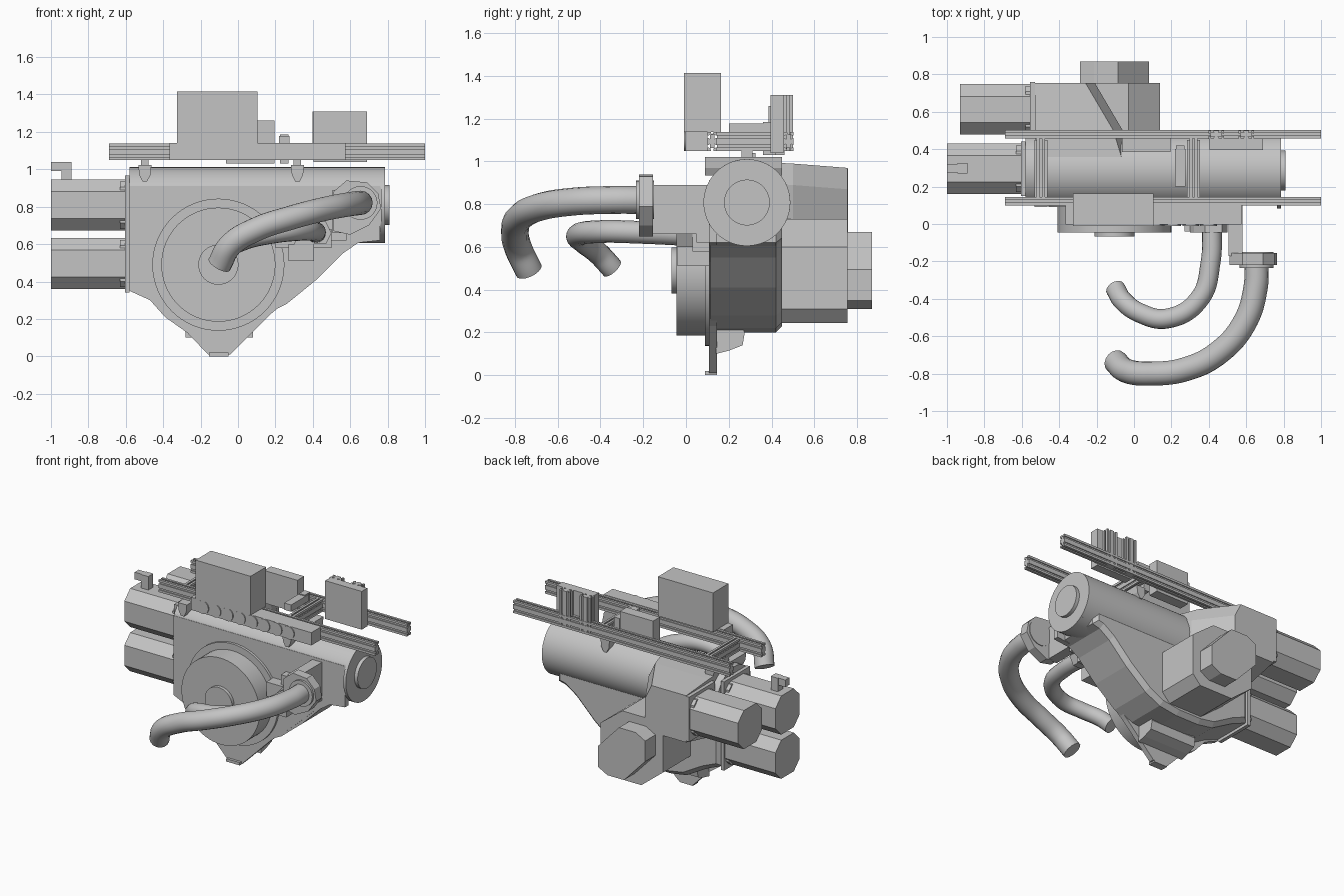
import bpy, bmesh, math
from mathutils import Vector, Matrix

cube = bpy.data.objects.get("Cube")
if cube:
    bpy.data.objects.remove(cube, do_unlink=True)

grey = bpy.data.materials.new("plain_grey")
grey.use_nodes = True
COLOR = (0.55, 0.55, 0.55, 1)
grey.diffuse_color = COLOR
grey.node_tree.nodes["Principled BSDF"].inputs["Base Color"].default_value = COLOR

# Maps a 2D profile point plus a position along the axis to 3D
PLACE = {
    'X': lambda a, b, t: (t, a, b),
    'Y': lambda a, b, t: (a, t, b),
    'Z': lambda a, b, t: (a, b, t),
}


def finish(name, bm, smooth=False):
    bmesh.ops.recalc_face_normals(bm, faces=bm.faces)
    mesh = bpy.data.meshes.new(name)
    bm.to_mesh(mesh)
    bm.free()
    mesh.materials.append(grey)
    obj = bpy.data.objects.new(name, mesh)
    bpy.context.collection.objects.link(obj)
    if smooth:
        bpy.ops.object.select_all(action='DESELECT')
        obj.select_set(True)
        bpy.context.view_layer.objects.active = obj
        bpy.ops.object.shade_smooth_by_angle(angle=math.radians(30))
    return obj


def prism(name, pts, axis, start, end, bevel=0, smooth=False):
    """Extrude a closed profile along an axis; bevel rounds the far rim."""
    bm = bmesh.new()
    near = [bm.verts.new(PLACE[axis](a, b, start)) for a, b in pts]
    far = [bm.verts.new(PLACE[axis](a, b, end)) for a, b in pts]
    bm.faces.new(near)
    cap = bm.faces.new(far[::-1])
    for i in range(len(pts)):
        j = (i + 1) % len(pts)
        bm.faces.new((near[i], near[j], far[j], far[i]))
    if bevel:
        bmesh.ops.recalc_face_normals(bm, faces=bm.faces)
        bmesh.ops.bevel(bm, geom=list(cap.edges), offset=bevel, segments=1, affect='EDGES')
    return finish(name, bm, smooth)


def box(name, x0, x1, y0, y1, z0, z1):
    return prism(name, [(x0, y0), (x1, y0), (x1, y1), (x0, y1)], 'Z', z0, z1)


def circle(a, b, r, n=64):
    return [(a + r * math.cos(math.tau * i / n), b + r * math.sin(math.tau * i / n)) for i in range(n)]


def disc(name, a, b, r, axis, start, end):
    return prism(name, circle(a, b, r), axis, start, end, smooth=True)


def octagon(a0, a1, b0, b1, c):
    return [(a0 + c, b0), (a1 - c, b0), (a1, b0 + c), (a1, b1 - c),
            (a1 - c, b1), (a0 + c, b1), (a0, b1 - c), (a0, b0 + c)]


def slotted(a0, a1, b0, b1, na, nb):
    """Rectangle profile with a T-slot groove in every cell of each side."""
    corners = [Vector(p) for p in ((a0, b0), (a1, b0), (a1, b1), (a0, b1))]
    pts = []
    for k in range(4):
        p, q = corners[k], corners[(k + 1) % 4]
        cells = (na, nb)[k % 2]
        d = (q - p).normalized()
        inward = Vector((-d.y, d.x))
        pts.append(p)
        for c in range(cells):
            mid = p.lerp(q, (c + 0.5) / cells)
            for along, deep in ((-.006, 0), (-.006, .006), (-.011, .012),
                                (.011, .012), (.006, .006), (.006, 0)):
                pts.append(mid + d * along + inward * deep)
    return [tuple(p) for p in pts]


def hose(name, pts, radius):
    curve = bpy.data.curves.new(name, 'CURVE')
    curve.dimensions = '3D'
    curve.bevel_depth = radius
    curve.bevel_resolution = 6
    curve.resolution_u = 10
    curve.use_fill_caps = True
    spline = curve.splines.new('BEZIER')
    spline.bezier_points.add(len(pts) - 1)
    for bp, p in zip(spline.bezier_points, pts):
        bp.co = p
        bp.handle_left_type = bp.handle_right_type = 'AUTO'
    tmp = bpy.data.objects.new(name, curve)
    bpy.context.collection.objects.link(tmp)
    mesh = bpy.data.meshes.new_from_object(tmp.evaluated_get(bpy.context.evaluated_depsgraph_get()))
    bpy.data.objects.remove(tmp, do_unlink=True)
    bm = bmesh.new()
    bm.from_mesh(mesh)
    bpy.data.meshes.remove(mesh)
    finish(name, bm, True)


# Main barrel, flattened at the front, with end ring and cap
barrel = [(max(y, .11), z) for y, z in circle(.285, .808, .203, 96)]
prism("main_barrel", barrel, 'X', -.58, .77, smooth=True)
disc("barrel_end_ring", .285, .808, .203, 'X', .765, .785)
disc("barrel_end_cap", .285, .808, .107, 'X', .78, .81)

# Gear housing under the barrel
housing = [(-.58, .92), (-.58, .36), (-.46, .31), (-.3, .22), (-.18, .2), (0, .2), (.14, .22),
           (.26, .28), (.42, .41), (.56, .55), (.64, .605), (.7, .62), (.7, .9)]
prism("gear_housing", housing, 'Y', .115, .45, bevel=.03)
front = [(-.58, .91), (-.58, .35), (-.47, .3), (-.39, .21), (-.27, .125), (-.16, .01), (-.04, .01),
         (.18, .23), (.36, .38), (.52, .53), (.62, .605), (.76, .62), (.76, .91)]
prism("front_plate", front, 'Y', .108, .145)
prism("lower_rib", [(.14, .1), (.2, .115), (.265, .14), (.275, .2), (.25, .25), (.14, .25)],
      'X', -.28, .08)
box("bottom_foot", -.155, -.05, .09, .145, 0, .02)

# Large front drum
disc("drum_rim", -.105, .49, .353, 'Y', .09, .12)
disc("drum", -.105, .49, .305, 'Y', -.045, .1)
disc("drum_hub", -.105, .49, .107, 'Y', -.068, -.04)

# Rear gearbox and its motor: a lopsided octagon at two sizes
gear = [(-.25, .73), (-.03, .73), (.14, .6), (.14, .31), (.08, .245), (-.18, .245), (-.35, .38), (-.35, .67)]
prism("rear_gearbox", gear, 'Y', .44, .755)
motor = [(-.215, .67), (-.085, .67), (.08, .495), (.08, .35), (.005, .31), (-.125, .31), (-.29, .485), (-.29, .63)]
prism("rear_motor", motor, 'Y', .75, .87)

# Upper rear transfer case with a slanted side
bm = bmesh.new()
rows = []
for y, right, top, bottom in ((.3, .0, 1.0, .56), (.5, -.06, .99, .58), (.755, -.21, .97, .64)):
    rows.append([bm.verts.new((x, y, z)) for x, z in
                 ((-.53, bottom), (right, bottom), (right, top - .1), (right - .05, top), (-.53, top))])
for r, s in zip(rows, rows[1:]):
    for i in range(5):
        j = (i + 1) % 5
        bm.faces.new((r[i], r[j], s[j], s[i]))
bm.faces.new(rows[0])
bm.faces.new(rows[-1])
finish("transfer_case", bm)

# Side motors with their flanges
for name, y0, z0, x0, x1 in (("upper_motor", .16, .672, -1, -.6), ("lower_motor", .16, .36, -1, -.6),
                             ("rear_side_motor", .478, .672, -.93, -.55)):
    prism(name, octagon(y0, y0 + .27, z0, z0 + .273, .065), 'X', x0, x1)
    prism(name + "_collar", octagon(y0 + .01, y0 + .26, z0 + .01, z0 + .263, .03), 'X', x1 - .03, x1 + .03)
    box(name + "_flange", x1 - .005, x1 + .02, y0 - .01, y0 + .28, z0 - .02, z0 + .295)
box("connector_stem", -.945, -.89, .27, .325, .94, 1.04)
box("connector_plug", -1, -.94, .275, .32, .99, 1.04)

# Slotted rails, cross rails and the saddles they rest on
for name, y in (("front_rail", .1), ("back_rail", .457)):
    prism(name, slotted(y, y + .045, 1.05, 1.137, 1, 2), 'X', -.69, 1)
for side, x in (("left", .318), ("right", -.498)):
    prism(side + "_cross_rail", slotted(x - .022, x + .022, 1.05, 1.137, 1, 2), 'Y', .145, .457)
    prism(side + "_saddle", [(x - .035, 1.022), (x - .03, .97), (x - .012, .935), (x + .012, .935),
                             (x + .03, .97), (x + .035, 1.022)], 'Y', .09, .45)
    box(side + "_saddle_post", x - .02, x + .02, .26, .31, 1, 1.06)

# Light bar with round lenses, and control boxes
box("light_bar", -.365, .575, -.003, .1, 1.05, 1.14)
for i in range(8):
    disc(f"lens_{i + 1}", -.27 + .0955 * i, 1.095, .045, 'Y', -.01, 0)
box("large_control_box", -.325, .105, -.01, .163, 1.138, 1.415)
box("middle_control_box", -.065, .195, .385, .46, 1.03, 1.26)
box("small_control_box", .405, .69, .395, .457, 1.04, 1.31)
for i, x in enumerate((.44, .6)):
    prism(f"upright_rail_{i + 1}", slotted(x - .042, x + .042, .455, .5, 2, 1), 'Z', 1.05, 1.31)
box("sensor_body", .22, .275, .2, .4, 1.13, 1.178)
box("sensor_bracket", .225, .27, .36, .42, 1.03, 1.185)

# Mounts for the hoses
box("small_hose_arm", .27, .405, -.04, .115, .51, .6)
box("small_hose_link", .2, .5, .03, .115, .58, .68)
prism("small_hose_flange", [(.3, .6), (.47, .6), (.5, .66), (.47, .72), (.38, .72), (.32, .65)], 'Y', -.045, .05)
box("large_hose_arm", .505, .58, -.17, .115, .66, .89)
box("large_hose_brace", .3, .58, .05, .115, .62, .75)
prism("large_hose_flange", [(.51, .67), (.6, .65), (.7, .7), (.765, .79), (.75, .87), (.69, .93),
                            (.58, .94), (.51, .88)], 'Y', -.22, -.155)
disc("large_hose_collar", .655, .82, .09, 'Y', -.235, -.15)

# Curved hoses
hose("large_hose", [(.655, -.2, .82), (.65, -.34, .82), (.59, -.53, .812), (.45, -.69, .785),
                    (.28, -.775, .74), (.1, -.8, .68), (-.04, -.785, .595), (-.1, -.735, .49)], .065)
hose("small_hose", [(.417, -.03, .66), (.41, -.2, .668), (.35, -.4, .672), (.18, -.505, .655),
                    (.03, -.475, .62), (-.06, -.41, .57), (-.1, -.345, .5)], .053)
